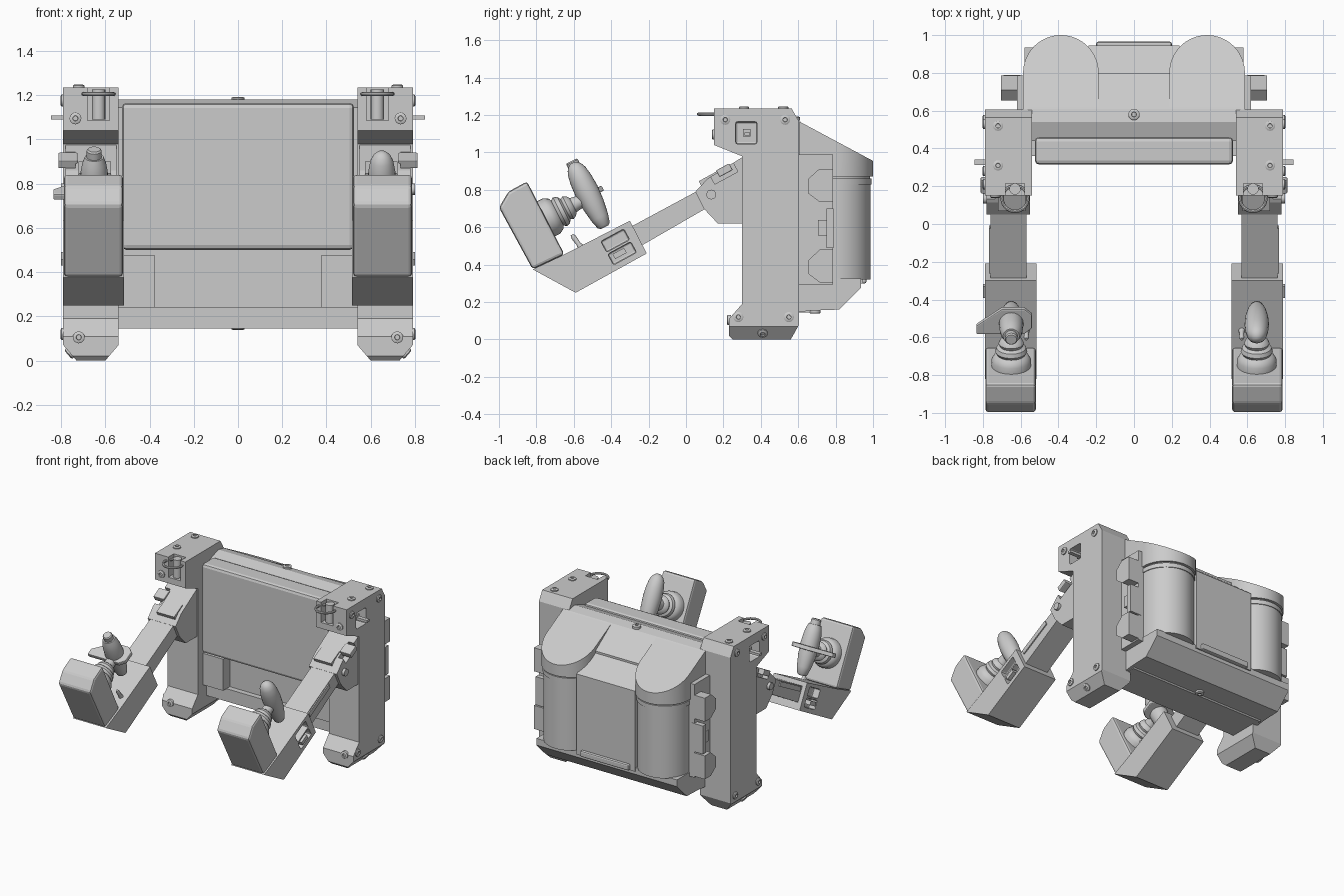
import bpy, bmesh, math
from mathutils import Vector, Matrix

if "Cube" in bpy.data.objects:
    bpy.data.objects.remove(bpy.data.objects["Cube"])

grey = bpy.data.materials.new("plain grey")
grey.diffuse_color = (0.6, 0.6, 0.6, 1)
grey.use_nodes = True
grey.node_tree.nodes["Principled BSDF"].inputs["Base Color"].default_value = grey.diffuse_color
TILT = math.radians(28.5)


def finish(name, bm, bevel=0, smooth=False, segments=2):
    bmesh.ops.recalc_face_normals(bm, faces=bm.faces[:])
    me = bpy.data.meshes.new(name)
    bm.to_mesh(me)
    bm.free()
    ob = bpy.data.objects.new(name, me)
    bpy.context.collection.objects.link(ob)
    me.materials.append(grey)
    if smooth:
        bpy.ops.object.select_all(action='DESELECT')
        bpy.context.view_layer.objects.active = ob
        ob.select_set(True)
        bpy.ops.object.shade_smooth_by_angle(angle=math.radians(35))
    if bevel:
        m = ob.modifiers.new("bevel", 'BEVEL')
        m.width, m.segments, m.limit_method = bevel, segments, 'ANGLE'
    return ob


def extrude(points, offset):
    """Closed solid from a planar loop of 3D points."""
    bm = bmesh.new()
    face = bm.faces.new([bm.verts.new(p) for p in points])
    new = bmesh.ops.extrude_face_region(bm, geom=[face])["geom"]
    bmesh.ops.translate(bm, vec=offset, verts=[v for v in new if isinstance(v, bmesh.types.BMVert)])
    return bm


def prism(name, yz, x0, x1, bevel=0):
    return finish(name, extrude([(x0, y, z) for y, z in yz], (x1 - x0, 0, 0)), bevel)


def box(name, x, y, z, rot=0, bevel=0):
    """Box from ranges, turned around its centre on the x axis."""
    bm = bmesh.new()
    size = [abs(r[1] - r[0]) for r in (x, y, z)]
    mid = Vector([(r[0] + r[1]) / 2 for r in (x, y, z)])
    bmesh.ops.create_cube(bm, size=1, matrix=Matrix.Translation(mid) @ Matrix.Rotation(rot, 4, 'X') @ Matrix.Diagonal((*size, 1)))
    return finish(name, bm, bevel)


def lathe(name, p0, p1, profile, sides=24):
    """Turned part: profile holds (fraction along axis, radius)."""
    p0, p1 = Vector(p0), Vector(p1)
    turn = (p1 - p0).to_track_quat('Z', 'Y')
    bm, rings = bmesh.new(), []
    for t, r in profile:
        c = p0.lerp(p1, t)
        rings.append([bm.verts.new(c + turn @ Vector((r * math.cos(a), r * math.sin(a), 0)))
                      for a in [2 * math.pi * i / sides for i in range(sides)]])
    for a, b in zip(rings, rings[1:]):
        for i in range(sides):
            j = (i + 1) % sides
            bm.faces.new((a[i], a[j], b[j], b[i]))
    bm.faces.new(rings[0])
    bm.faces.new(rings[-1])
    return finish(name, bm, smooth=True)


def bolt(name, p, n, r=0.027):
    p, n = Vector(p), Vector(n).normalized()
    lathe(name, p - n * 0.01, p + n * 0.012, [(0, r), (0.8, r), (1, r * 0.75), (1, r * 0.45), (0.6, r * 0.4)], 16)


def carve(ob, cutter):
    m = ob.modifiers.new("recess", 'BOOLEAN')
    m.operation, m.object, m.solver = 'DIFFERENCE', cutter, 'EXACT'
    cutter.hide_render = True
    cutter.display_type = 'WIRE'


# central body
prism("body_core", [(0.44, 0.145), (0.44, 1.145), (0.54, 1.18), (0.61, 1.165), (0.70, 1.1), (0.80, 1.03),
                    (0.80, 0.30), (0.66, 0.145)], -0.56, 0.56)
box("front_pad", (-0.525, 0.525), (0.315, 0.46), (0.5, 1.165), bevel=0.022)
box("front_sill", (-0.54, 0.54), (0.40, 0.5), (0.145, 0.24))
prism("back_panel", [(0.6, 1.165), (0.68, 1.11), (0.945, 0.90), (0.945, 0.30), (0.6, 0.30)], -0.24, 0.24)
prism("lower_wedge", [(0.58, 0.145), (0.68, 0.155), (0.82, 0.16), (0.935, 0.275), (0.935, 0.325), (0.58, 0.325)],
      -0.58, 0.58)
box("back_bottom_lip", (-0.20, 0.20), (0.93, 0.965), (0.30, 0.345), bevel=0.01)
bolt("top_bolt", (0, 0.58, 1.18), (0, 0, 1), 0.03)
bolt("bottom_bolt", (0, 0.69, 0.15), (0, 0, -1), 0.03)

for s in (1, -1):
    side = "right_" if s > 0 else "left_"

    # rounded tanks with a sloping top
    def tank(name, r, z0, z1):
        cx = 0.387 * s
        loop = [(cx + r * math.cos(math.pi * i / 32), 0.80 + r * math.sin(math.pi * i / 32), z0) for i in range(33)]
        loop += [(cx - r, 0.607, z0), (cx + r, 0.607, z0)]
        bm = extrude(loop, (0, 0, z1 - z0))
        if z1 > 1:
            for v in bm.verts:
                if v.co.z > 1:
                    v.co.z = 1.165 - 0.535 * (v.co.y - 0.607)
        finish(name, bm, smooth=True)
    tank(side + "tank_body", 0.187, 0.32, 0.83)
    tank(side + "tank_band", 0.193, 0.83, 0.862)
    tank(side + "tank_neck", 0.183, 0.862, 0.872)
    tank(side + "tank_cap", 0.20, 0.872, 1.16)

    # tall side frame with chamfered foot
    frame_bm = extrude([(0.54 * s, y, z) for y, z in
                        [(0.15, 1.235), (0.565, 1.235), (0.605, 1.165), (0.605, 0.08), (0.56, 0.0), (0.25, 0.0),
                         (0.23, 0.02), (0.23, 0.11), (0.30, 0.19), (0.30, 0.98), (0.15, 1.04)]], (0.25 * s, 0, 0))
    for x, d in ((0.79, 1), (0.54, -1)):
        cut = bmesh.ops.bisect_plane(frame_bm, geom=frame_bm.verts[:] + frame_bm.edges[:] + frame_bm.faces[:],
                                     plane_co=(x * s, 0, 0.07), plane_no=(0.07 * d * s, 0, -0.06), clear_outer=True)
        bmesh.ops.edgeloop_fill(frame_bm, edges=[e for e in cut["geom_cut"] if isinstance(e, bmesh.types.BMEdge)])
    frame = finish(side + "side_frame", frame_bm)
    carve(frame, box(side + "window_cutter", (0.70 * s, 0.85 * s), (0.265, 0.38), (1.045, 1.165), bevel=0.012))
    carve(frame, box(side + "slot_cutter", (0.58 * s, 0.68 * s), (0.1, 0.215), (1.085, 1.3)))
    box(side + "window_knob_base", (0.68 * s, 0.76 * s), (0.305, 0.345), (1.085, 1.125))
    box(side + "window_tab", (0.72 * s, 0.845 * s), (0.312, 0.342), (1.09, 1.108))

    # pull ring and pin
    lathe(side + "ring_pin", (0.63 * s, 0.185, 1.09), (0.63 * s, 0.185, 1.225), [(0, 0.03), (1, 0.03)], 16)
    bpy.ops.mesh.primitive_torus_add(location=(0.63 * s, 0.135, 1.205), major_radius=0.068, minor_radius=0.009,
                                     major_segments=28, minor_segments=8)
    ring = bpy.context.object
    ring.name = side + "pull_ring"
    ring.data.materials.append(grey)
    bpy.ops.object.shade_smooth_by_angle()

    # bolts on the frame
    for y, z in ((0.21, 1.175), (0.53, 1.175), (0.28, 0.12), (0.55, 0.12)):
        bolt(side + "side_bolt", (0.79 * s, y, z), (s, 0, 0))
    for y in (0.31, 0.52):
        bolt(side + "top_frame_bolt", (0.72 * s, y, 1.235), (0, 0, 1))
    bolt(side + "front_bolt_high", (0.735 * s, 0.15, 1.095), (0, -1, 0))
    bolt(side + "front_bolt_low", (0.72 * s, 0.23, 0.105), (0, -1, 0))
    bolt(side + "foot_bolt", (0.76 * s, 0.41, 0.035), (0.07 * s, 0, -0.06))

    # front corner block and rear side rail
    box(side + "corner_block", (0.375 * s, 0.55 * s), (0.36, 0.5), (0.24, 0.475))
    box(side + "rail_plate", (0.54 * s, 0.62 * s), (0.60, 0.785), (0.295, 0.99))
    for name, zs in (("upper", (0.99, 0.87, 0.83, 0.75, 0.72)), ("lower", (0.295, 0.42, 0.45, 0.33, 0.50))):
        z0, z1, z2, z3, z4 = zs
        if name == "upper":
            pts = [(0.655, 0.86), (0.71, 0.91), (0.785, 0.91), (0.785, 0.735), (0.715, 0.735), (0.655, 0.78)]
        else:
            pts = [(0.655, 0.35), (0.715, 0.305), (0.785, 0.305), (0.785, 0.48), (0.715, 0.48), (0.655, 0.425)]
        prism(side + name + "_rail_hook", pts, 0.6 * s, 0.705 * s)
    box(side + "rail_handle", (0.6 * s, 0.69 * s), (0.75, 0.788), (0.49, 0.70))
    box(side + "rail_catch", (0.6 * s, 0.68 * s), (0.705, 0.755), (0.555, 0.64))

    # shoulder bracket
    bracket = prism(side + "shoulder_bracket", [(0.32, 0.62), (0.17, 0.62), (0.095, 0.70), (0.05, 0.79),
                                                (0.115, 0.86), (0.31, 0.98)], 0.55 * s, 0.78 * s)
    carve(bracket, box(side + "bracket_cutter", (0.735 * s, 0.85 * s), (0.13, 0.27), (0.86, 0.925), TILT))
    box(side + "bracket_latch", (0.725 * s, 0.812 * s), (0.165, 0.245), (0.885, 0.925), TILT, 0.005)
    box(side + "bracket_cap", (0.575 * s, 0.72 * s), (0.07, 0.18), (0.84, 0.875), TILT)
    lathe(side + "shoulder_pivot", (0.6 * s, 0.135, 0.775), (0.80 * s, 0.135, 0.775), [(0, 0.026), (1, 0.026)], 20)

    # arm beam with raised strips
    prism(side + "arm_beam", [(-0.30, 0.60), (0.09, 0.81), (0.14, 0.72), (-0.25, 0.495)], 0.57 * s, 0.76 * s)
    box(side + "arm_strip", (0.62 * s, 0.725 * s), (-0.26, 0.01), (0.655, 0.69), TILT)
    box(side + "arm_side_plate", (0.70 * s, 0.768 * s), (-0.27, 0.0), (0.645, 0.68), TILT)

    # forearm housing with two side pockets
    housing = prism(side + "forearm_housing", [(-0.30, 0.635), (-0.21, 0.46), (-0.59, 0.25), (-0.82, 0.375),
                                               (-0.65, 0.455)], 0.515 * s, 0.79 * s)
    for k in (-1, 1):
        y, z = -0.36 - k * 0.0185, 0.495 + k * 0.034
        carve(housing, box(side + "pocket_cutter", (0.74 * s, 0.85 * s), (y - 0.07, y + 0.07), (z - 0.033, z + 0.033),
                           TILT, 0.01))
    box(side + "pocket_button", (0.72 * s, 0.80 * s), (-0.39, -0.32), (0.445, 0.475), TILT)

    # control pod
    prism(side + "control_pod", [(-0.82, 0.375), (-1.0, 0.705), (-0.95, 0.79), (-0.85, 0.845), (-0.65, 0.455)],
          0.52 * s, 0.787 * s, 0.016)

    # rubber bellows and stem
    x = 0.65 * s
    lathe(side + "bellows", (x, -0.76, 0.64), (x, -0.52, 0.76),
          [(0, 0.105), (0.17, 0.105), (0.27, 0.09), (0.30, 0.075), (0.36, 0.085), (0.44, 0.078), (0.48, 0.06),
           (0.54, 0.067), (0.61, 0.058), (0.65, 0.042), (0.8, 0.035), (1, 0.035)], 28)
    lathe(side + "thumb_switch", (x - 0.08 * s, -0.56, 0.49), (x - 0.08 * s, -0.61, 0.56),
          [(0, 0.02), (0.3, 0.012), (0.8, 0.014), (1, 0.008)], 12)

    # hand grips
    body = [(0, 0.022), (0.03, 0.036), (0.15, 0.049), (0.35, 0.061), (0.55, 0.065), (0.72, 0.061)]
    if s > 0:
        tip = [(0.85, 0.052), (0.92, 0.038), (0.96, 0.02), (0.97, 0.004)]
    else:
        tip = [(0.82, 0.054), (0.90, 0.043), (0.90, 0.034), (0.98, 0.034), (1, 0.028)]
    lathe(side + "grip", (x, -0.435, 0.60), (x, -0.612, 0.955), body + tip)

# guard plate on the left grip
c, u, n = Vector((0, -0.52, 0.77)), Vector((0, 0.88, 0.47)), Vector((0, -0.47, 0.88))
outline = [(-0.835, -0.065), (-0.835, -0.015), (-0.70, 0.085), (-0.58, 0.085), (-0.54, 0.05), (-0.54, -0.03),
           (-0.58, -0.065)]
finish("left_grip_guard", extrude([Vector((a, 0, 0)) + c + u * b - n * 0.015 for a, b in outline], n * 0.03), 0.006)
